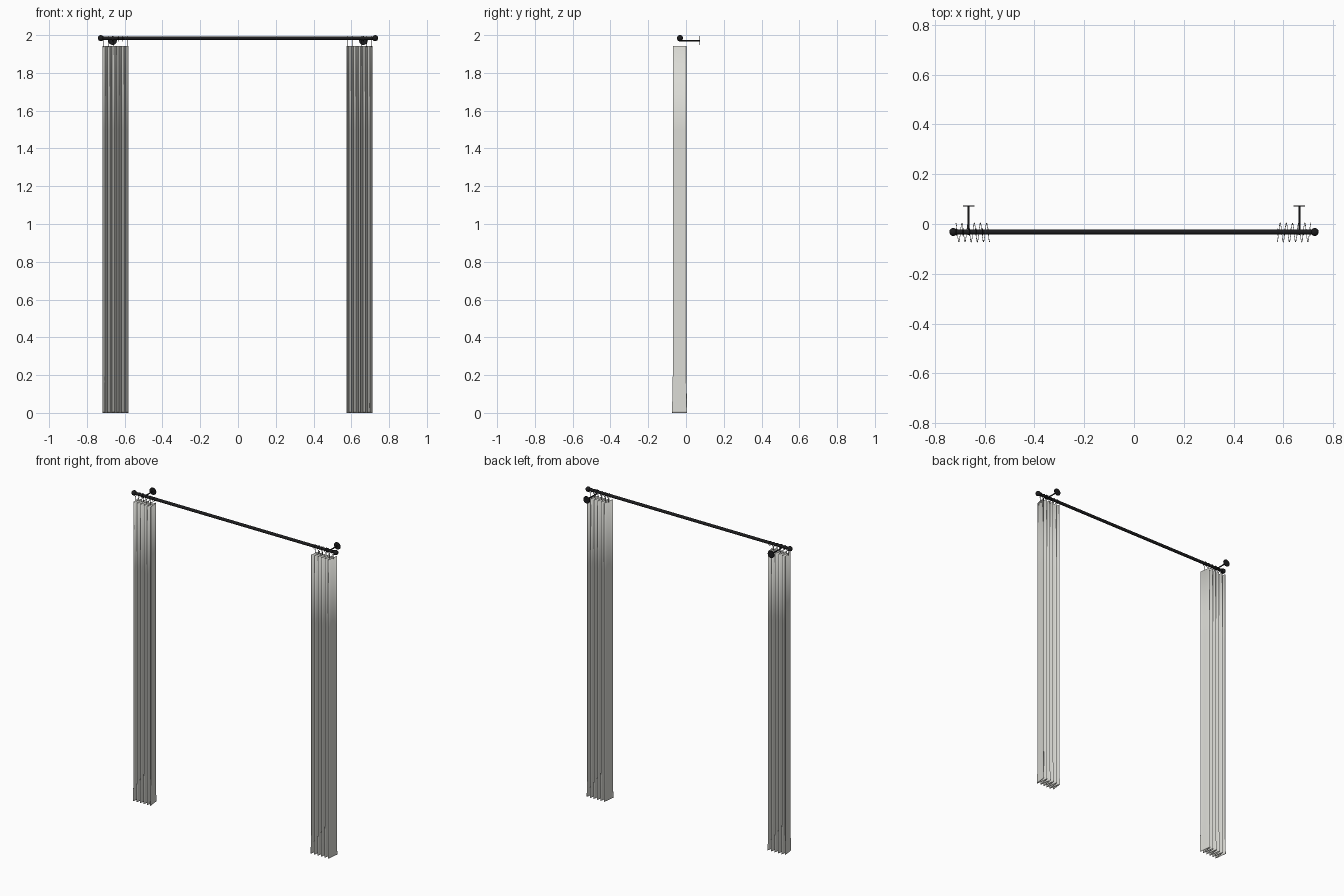
import bpy, math

if "Cube" in bpy.data.objects:
    bpy.data.objects.remove(bpy.data.objects["Cube"])

ROD_Y, ROD_Z = -0.032, 1.984


def material(name, rgb):
    m = bpy.data.materials.new(name)
    m.diffuse_color = (*rgb, 1)
    m.use_nodes = True
    m.node_tree.nodes["Principled BSDF"].inputs["Base Color"].default_value = m.diffuse_color
    return m


BLACK = material("black metal", (0.012, 0.012, 0.013))
CLOTH = material("off white cloth", (0.70, 0.70, 0.66))


def finish(name, mat):
    o = bpy.context.object
    o.name = name
    o.data.materials.append(mat)
    bpy.ops.object.shade_smooth_by_angle(angle=math.radians(40))
    return o


def cylinder(name, axis, loc, r, length, sides=24):
    rot = {"x": (0, math.pi / 2, 0), "y": (math.pi / 2, 0, 0), "z": (0, 0, 0)}[axis]
    bpy.ops.mesh.primitive_cylinder_add(vertices=sides, radius=r, depth=length,
                                        location=loc, rotation=rot)
    return finish(name, BLACK)


def curtain(name, x_in, side, width=0.136, folds=5.5, per_fold=16):
    # pleated sheet, folds spreading slightly near the floor
    n = int(folds * per_fold)
    levels = [0.0, 0.01, 0.1, 0.2, 0.6, 1.0, 1.5, 1.943]
    verts = []
    for z in levels:
        flare = max(0.0, 1 - z / 0.2)
        amp = 0.035 + 0.004 * flare
        for i in range(n + 1):
            t = i / n
            y = -0.034 - amp * math.cos(2 * math.pi * folds * t)
            verts.append((x_in + side * width * t, y, z))
    w = n + 1
    faces = [(r * w + i, r * w + i + 1, (r + 1) * w + i + 1, (r + 1) * w + i)
             for r in range(len(levels) - 1) for i in range(n)]
    me = bpy.data.meshes.new(name)
    me.from_pydata(verts, [], faces)
    o = bpy.data.objects.new(name, me)
    bpy.context.collection.objects.link(o)
    bpy.ops.object.select_all(action="DESELECT")
    bpy.context.view_layer.objects.active = o
    o.select_set(True)
    finish(name, CLOTH)
    s = o.modifiers.new("cloth thickness", "SOLIDIFY")
    s.thickness, s.offset = 0.002, 0


# rod
cylinder("curtain_rod", "x", (0, ROD_Y, ROD_Z), 0.0095, 1.45)

for side, label, x_in in ((-1, "left", -0.580), (1, "right", 0.575)):
    # ball end
    bpy.ops.mesh.primitive_uv_sphere_add(segments=24, ring_count=12, radius=0.016,
                                         location=(side * 0.726, ROD_Y, ROD_Z))
    finish(label + "_finial", BLACK)

    # wall bracket: plate, arm and cradle under the rod
    bx = side * 0.664
    cylinder(label + "_wall_plate", "y", (bx, 0.073, 1.971), 0.023, 0.004, 32)
    cylinder(label + "_bracket_arm", "y", (bx, 0.02, 1.971), 0.004, 0.104, 16)
    cylinder(label + "_bracket_cradle", "x", (bx, ROD_Y, ROD_Z), 0.0125, 0.008)

    curtain(label + "_curtain", x_in, side)

    # rings with small hangers down to the cloth
    for i in range(6):
        x = x_in + side * (0.003 + 0.026 * i)
        bpy.ops.mesh.primitive_torus_add(location=(x, ROD_Y, ROD_Z - 0.003),
                                         rotation=(0, math.pi / 2, 0),
                                         major_radius=0.0135, minor_radius=0.0013,
                                         major_segments=24, minor_segments=8)
        finish(f"{label}_ring_{i + 1}", BLACK)
        cylinder(f"{label}_hanger_{i + 1}", "z", (x, ROD_Y, 1.953), 0.001, 0.03, 8)
